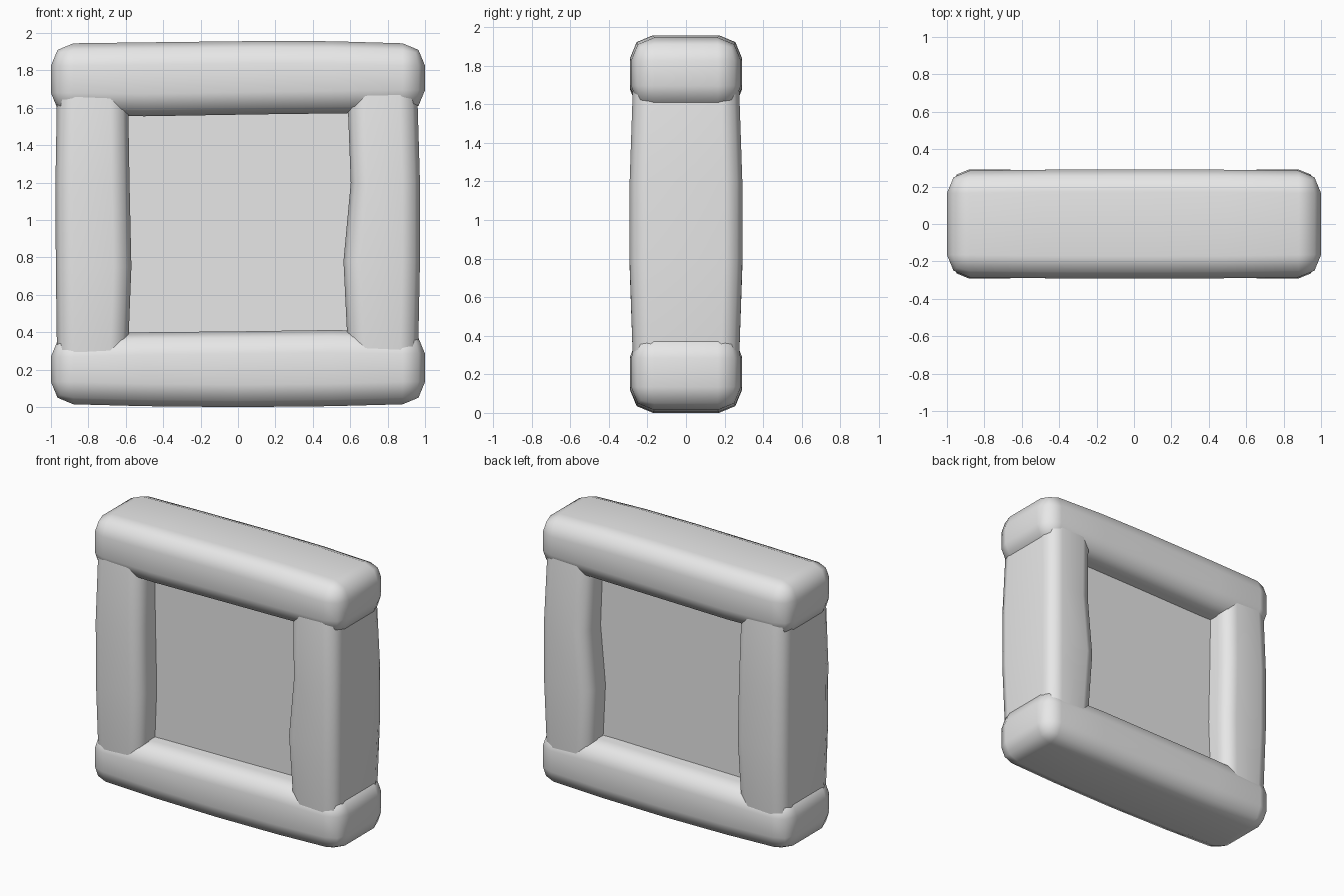
import bpy, bmesh
from mathutils import Vector

if "Cube" in bpy.data.objects:
    bpy.data.objects.remove(bpy.data.objects["Cube"], do_unlink=True)

grey = bpy.data.materials.new("plain_grey")
grey.use_nodes = True
grey.diffuse_color = (0.8, 0.8, 0.8, 1)
grey.node_tree.nodes["Principled BSDF"].inputs["Base Color"].default_value = (0.8, 0.8, 0.8, 1)


def sample(rings, t):
    """Interpolate the ring offsets (low side, high side, depth) at position t."""
    if t <= rings[0][0]:
        return rings[0][1:]
    for a, b in zip(rings, rings[1:]):
        if t <= b[0]:
            f = (t - a[0]) / (b[0] - a[0])
            return [p + (q - p) * f for p, q in zip(a[1:], b[1:])]
    return rings[-1][1:]


def finish(name, bm):
    mesh = bpy.data.meshes.new(name)
    bmesh.ops.recalc_face_normals(bm, faces=bm.faces)
    bm.to_mesh(mesh)
    bm.free()
    obj = bpy.data.objects.new(name, mesh)
    bpy.context.collection.objects.link(obj)
    mesh.materials.append(grey)
    return obj


def box(size):
    bm = bmesh.new()
    bmesh.ops.create_cube(bm, size=1)
    bmesh.ops.scale(bm, vec=size, verts=bm.verts)
    return bm


def log(name, length, depth, across, radius, rings, centre, upright=False):
    """Soft-edged bar along x (or z if upright), with hand-cut irregular sides."""
    bm = box((length, depth, across))
    bmesh.ops.bevel(bm, geom=bm.edges[:], offset=radius, segments=2,
                    profile=0.5, affect='EDGES')
    for ring in rings[1:-1]:
        bmesh.ops.bisect_plane(bm, geom=bm.verts[:] + bm.edges[:] + bm.faces[:],
                               plane_co=(ring[0], 0, 0), plane_no=(1, 0, 0))
    for v in bm.verts:
        low, high, deep = sample(rings, v.co.x)
        v.co.z += high if v.co.z > 0 else low
        v.co.y += deep if v.co.y > 0 else -deep
        if upright:
            v.co = Vector((v.co.z, v.co.y, v.co.x))
        v.co += Vector(centre)
    obj = finish(name, bm)
    for p in obj.data.polygons:
        p.use_smooth = True
    soft = obj.modifiers.new("soft_normals", 'WEIGHTED_NORMAL')
    soft.keep_sharp = True


# Horizontal beams
log("top_beam", 2, 0.57, 0.39, 0.12,
    [(-0.88, 0, -0.005, 0), (-0.5, -0.005, 0, 0.005), (0.1, 0.005, 0.007, 0.006),
     (0.5, 0.01, 0.006, 0.005), (0.88, 0.015, -0.005, 0)], (0, 0, 1.755))
log("bottom_beam", 2, 0.57, 0.39, 0.12,
    [(-0.88, 0.005, -0.01, 0), (-0.5, -0.005, 0, 0.005), (0, -0.01, 0.005, 0.006),
     (0.5, -0.005, 0.012, 0.005), (0.88, 0.005, 0.005, 0)], (0, 0, 0.205))

# Upright posts, set into the beams
log("right_post", 1.56, 0.56, 0.38, 0.095,
    [(-0.65, 0, 0, -0.004), (-0.23, -0.006, 0.018, 0.012), (0.22, -0.008, 0.008, 0.012),
     (0.65, 0, 0, -0.004)], (-0.778, 0, 0.98), upright=True)
log("left_post", 1.56, 0.56, 0.38, 0.095,
    [(-0.65, 0.003, -0.002, -0.004), (-0.2, -0.021, 0.008, 0.012), (0.22, 0.018, 0.008, 0.012),
     (0.65, 0, -0.006, -0.004)], (0.775, 0, 0.98), upright=True)

# Flat panel filling the opening
bm = box((1.3, 0.22, 1.34))
bmesh.ops.translate(bm, vec=(0, 0, 0.98), verts=bm.verts)
finish("centre_panel", bm)
